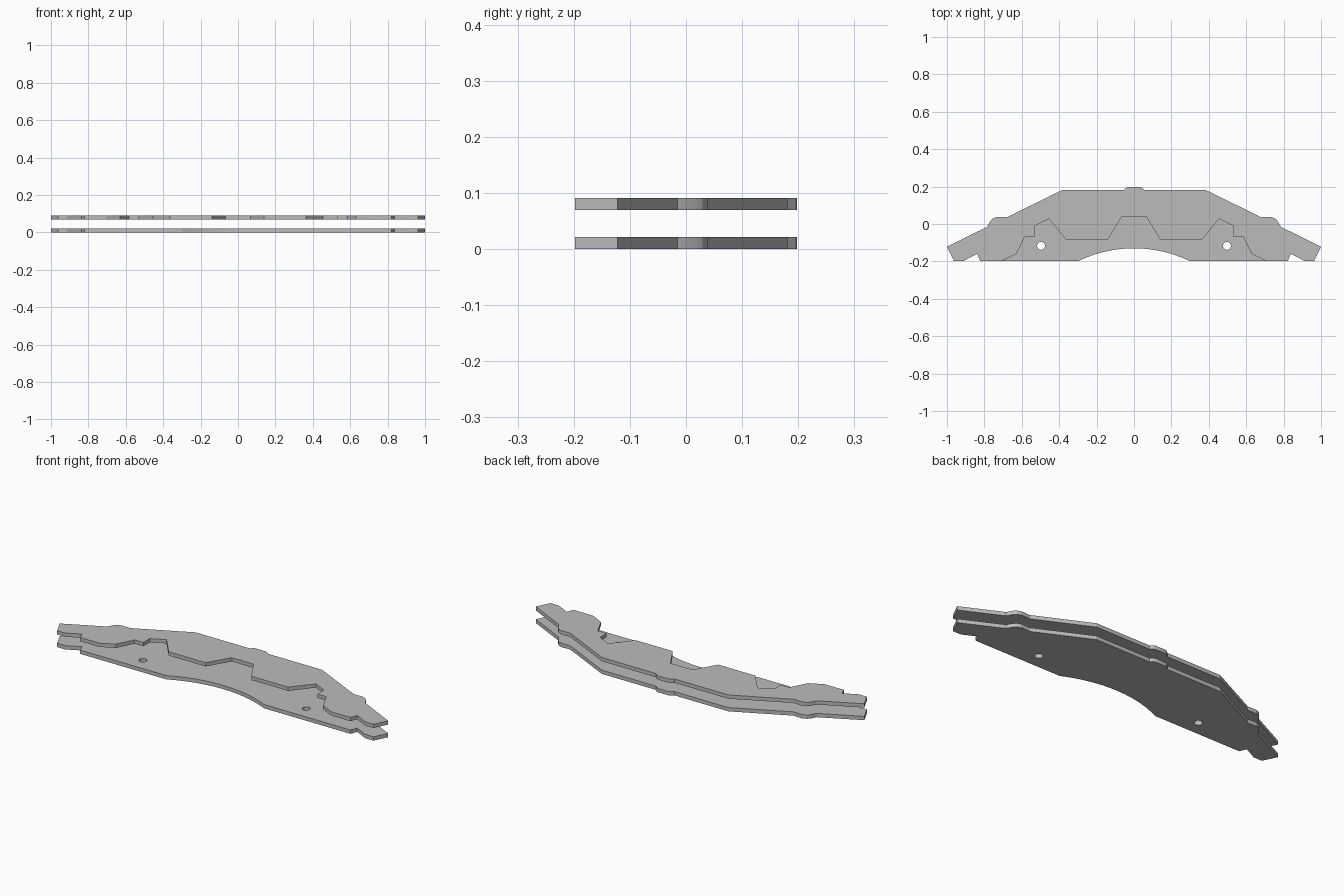
import bpy
from math import sin, cos, pi, asin

if "Cube" in bpy.data.objects:
    bpy.data.objects.remove(bpy.data.objects["Cube"], do_unlink=True)

grey = bpy.data.materials.new("plain grey")
grey.use_nodes = True
colour = (0.5, 0.5, 0.5, 1)
grey.diffuse_color = colour
grey.node_tree.nodes["Principled BSDF"].inputs["Base Color"].default_value = colour

THICK = 0.021


def mirrored(half):
    """Close a half outline, listed from the back middle to the front middle."""
    return half + [(-x, y) for x, y in reversed(half) if abs(x) > 1e-5]


def circle(cx, cy, r, n=24):
    return [(cx + r * cos(2 * pi * i / n), cy + r * sin(2 * pi * i / n)) for i in range(n)]


def plate(name, loops, bottom):
    """Fill flat loops (inner loops become holes) and extrude to a plate."""
    curve = bpy.data.curves.new(name, "CURVE")
    curve.dimensions = "2D"
    curve.fill_mode = "BOTH"
    curve.extrude = THICK / 2
    for loop in loops:
        spline = curve.splines.new("POLY")
        spline.points.add(len(loop) - 1)
        for point, (x, y) in zip(spline.points, loop):
            point.co = (x, y, 0, 1)
        spline.use_cyclic_u = True
    ob = bpy.data.objects.new(name, curve)
    bpy.context.collection.objects.link(ob)
    ob.location.z = bottom + THICK / 2
    bpy.ops.object.select_all(action="DESELECT")
    ob.select_set(True)
    bpy.context.view_layer.objects.active = ob
    bpy.ops.object.convert(target="MESH")
    ob = bpy.context.object
    ob.data.materials.clear()
    ob.data.materials.append(grey)
    bpy.ops.object.shade_smooth_by_angle(angle=pi / 9)


# Shared back edge: centre nub, sloped shoulder with a nub, wing tip, notch
back_edge = [
    (0.03, 0.198), (0.042, 0.194), (0.056, 0.181), (0.385, 0.181),
    (0.68, 0.036), (0.732, 0.038), (0.755, 0.029), (0.77, 0.013), (0.785, -0.015),
    (1.0, -0.122), (0.963, -0.198), (0.913, -0.198), (0.838, -0.16), (0.822, -0.198),
]

# Lower plate: shallow arc in the front edge and two round holes
half_width, sag = 0.297, 0.068
radius = (half_width ** 2 + sag ** 2) / (2 * sag)
sweep = asin(half_width / radius)
arc = []
for i in range(13):
    a = sweep * (1 - i / 12)
    arc.append((radius * sin(a), -0.13 - radius * (1 - cos(a))))
holes = [circle(side * 0.497, -0.117, 0.021) for side in (-1, 1)]
plate("lower_plate", [mirrored(back_edge + arc)] + holes, 0)

# Upper plate: same back edge, stepped and zigzag front edge
zigzag = [
    (0.705, -0.198), (0.63, -0.16), (0.583, -0.066), (0.53, -0.066), (0.53, -0.01),
    (0.455, 0.028), (0.364, -0.083), (0.139, -0.083), (0.066, 0.04),
]
plate("upper_plate", [mirrored(back_edge + zigzag)], 0.0695)
